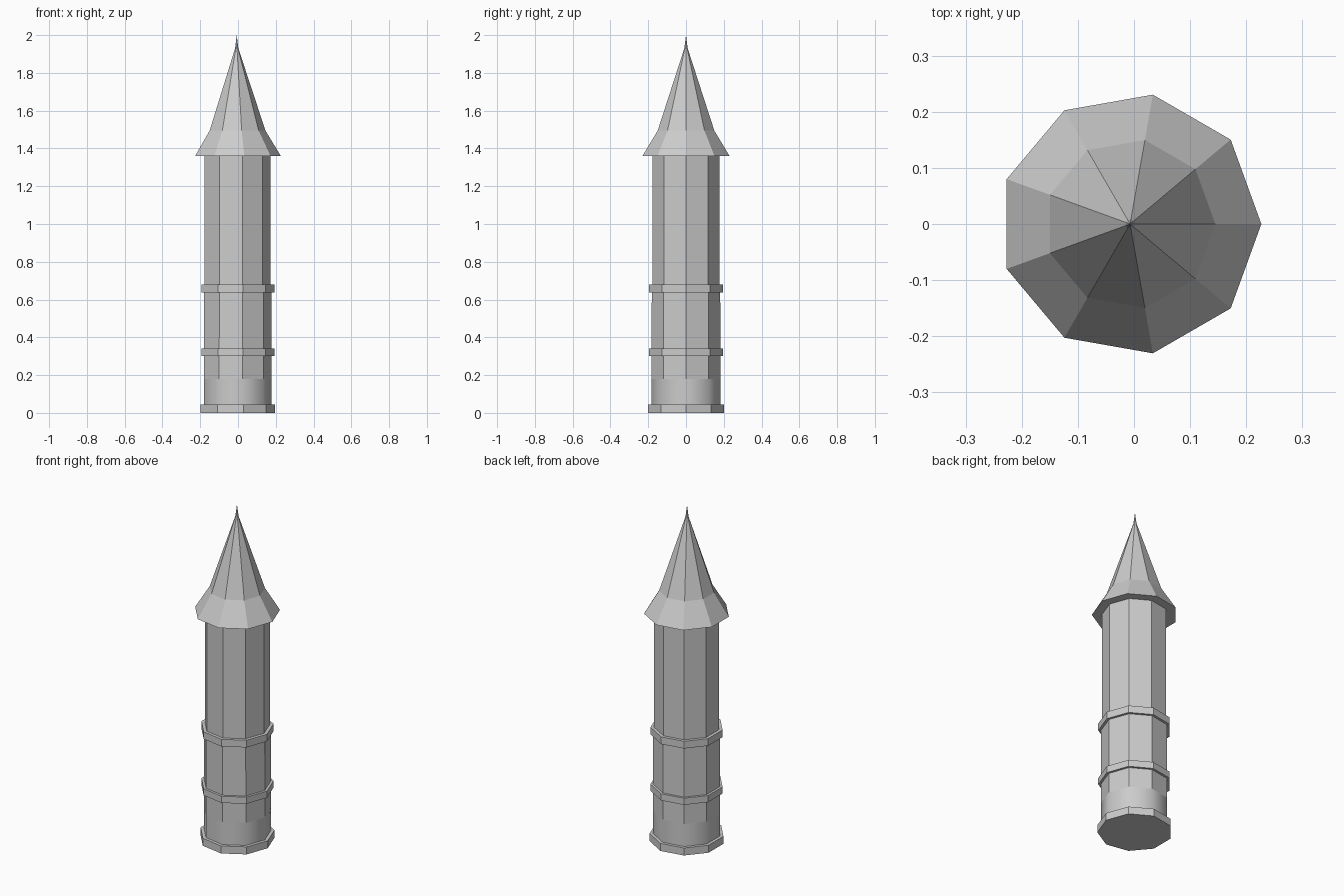
import bpy, bmesh, math

if "Cube" in bpy.data.objects:
    bpy.data.objects.remove(bpy.data.objects["Cube"])

SIDES = 9
CX = -0.007  # a nine-sided outline is off-centre in x


def lathe(name, profile, closed=False, smooth_rows=()):
    """Spin (radius, z) points into a nine-sided solid; closed joins last to first."""
    bm = bmesh.new()
    rows = []
    for r, z in profile:
        if r == 0:
            rows.append([bm.verts.new((CX, 0, z))] * SIDES)
        else:
            rows.append([bm.verts.new((CX + r * math.cos(math.tau * i / SIDES),
                                       r * math.sin(math.tau * i / SIDES), z))
                         for i in range(SIDES)])
    count = len(rows) if closed else len(rows) - 1
    for k in range(count):
        a, b = rows[k], rows[(k + 1) % len(rows)]
        for i in range(SIDES):
            j = (i + 1) % SIDES
            quad = list(dict.fromkeys((a[i], a[j], b[j], b[i])))
            bm.faces.new(quad).smooth = k in smooth_rows
    if not closed:
        bm.faces.new(rows[0][::-1])
        if profile[-1][0] > 0:
            bm.faces.new(rows[-1])
    bmesh.ops.recalc_face_normals(bm, faces=bm.faces)
    mesh = bpy.data.meshes.new(name)
    bm.to_mesh(mesh)
    bm.free()
    obj = bpy.data.objects.new(name, mesh)
    bpy.context.collection.objects.link(obj)
    return obj


# Plinth
lathe("base_plinth", [(0.204, 0), (0.204, 0.045)])

# Smooth-shaded lower band and the faceted shaft above it
lathe("lower_band", [(0.185, 0.045), (0.185, 0.18)], smooth_rows=(0,))
lathe("tower_shaft", [(0.185, 0.18), (0.184, 0.64), (0.180, 0.67), (0.180, 1.36)])

# Raised string courses
for name, low, high in (("lower_ring", 0.30, 0.34), ("upper_ring", 0.637, 0.68)):
    lathe(name, [(0.178, low), (0.199, low), (0.199, high), (0.178, high)], closed=True)

# Flared spire with a fine tip
lathe("spire_roof", [(0.234, 1.36), (0.152, 1.495), (0.009, 1.93), (0, 2.0)])
